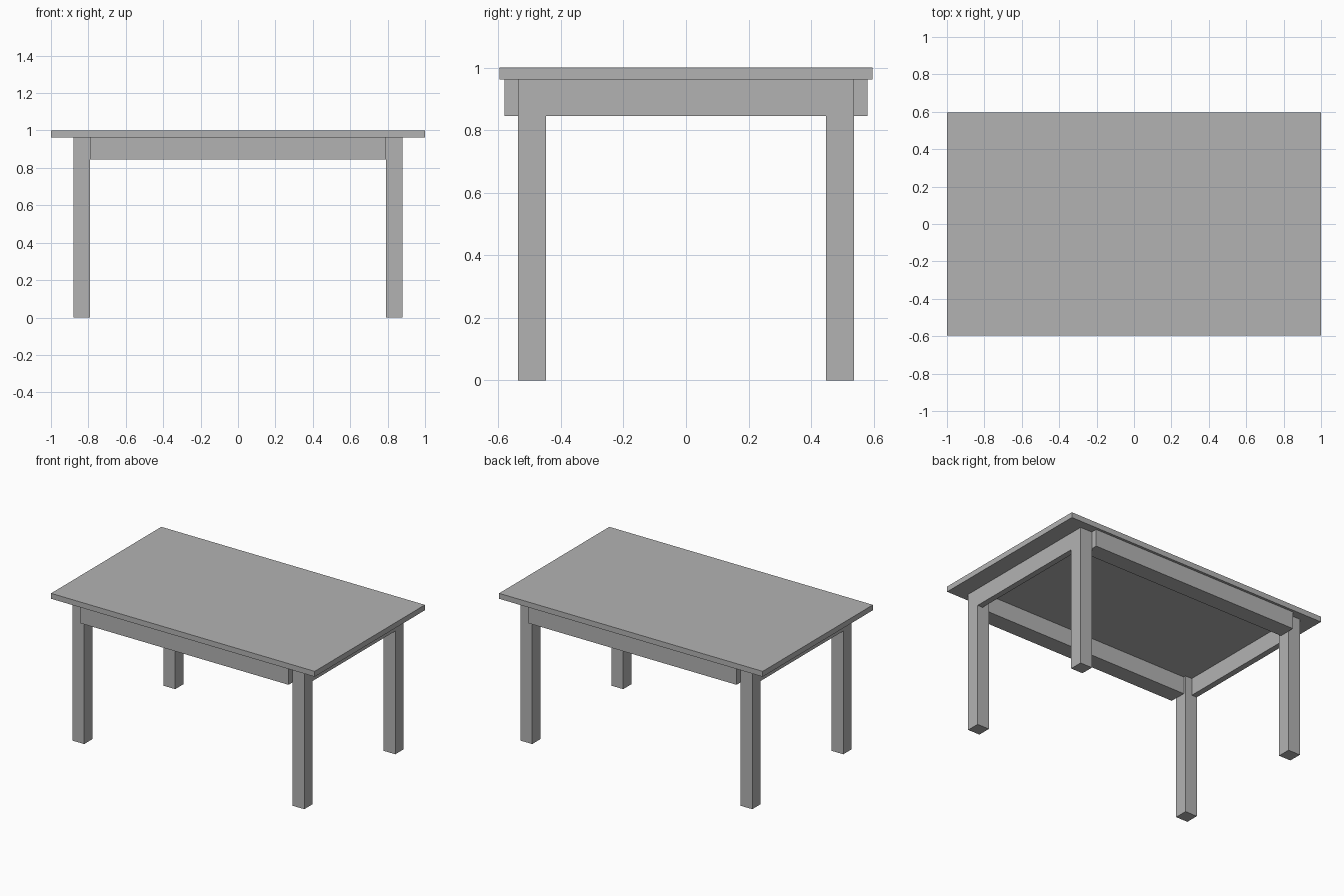
import bpy

if "Cube" in bpy.data.objects:
    bpy.data.objects.remove(bpy.data.objects["Cube"])

grey = bpy.data.materials.new("plain grey")
grey.diffuse_color = (0.45, 0.45, 0.45, 1)
grey.use_nodes = True
grey.node_tree.nodes["Principled BSDF"].inputs["Base Color"].default_value = grey.diffuse_color


def box(name, x, y, z):
    """Box from (min, max) ranges on each axis."""
    bpy.ops.mesh.primitive_cube_add(size=1)
    ob = bpy.context.object
    ob.name = name
    for v in ob.data.vertices:
        v.co = [r[0] if c < 0 else r[1] for c, r in zip(v.co, (x, y, z))]
    ob.data.materials.append(grey)
    return ob


def span(side, inner, outer):
    """Range between two distances on the given side of the centre."""
    return tuple(sorted((side * inner, side * outer)))


TOP_Z, APRON_Z = 0.963, 0.845
LEG_X, LEG_Y = (0.79, 0.88), (0.448, 0.538)

# Table top
box("table_top", (-1, 1), (-0.597, 0.597), (TOP_Z, 1))

# Four square legs
for sx, xn in ((-1, "left"), (1, "right")):
    for sy, yn in ((-1, "front"), (1, "back")):
        box(f"{yn}_{xn}_leg", span(sx, *LEG_X), span(sy, *LEG_Y), (0, TOP_Z))

# Long aprons, standing proud of the legs
for sy, yn in ((-1, "front"), (1, "back")):
    box(f"{yn}_apron", (-0.79, 0.79), span(sy, 0.465, 0.58), (APRON_Z, TOP_Z))

# Short aprons, flush with the outer leg faces
for sx, xn in ((-1, "left"), (1, "right")):
    box(f"{xn}_apron", span(sx, 0.84, 0.88), (-0.448, 0.448), (APRON_Z, TOP_Z))
